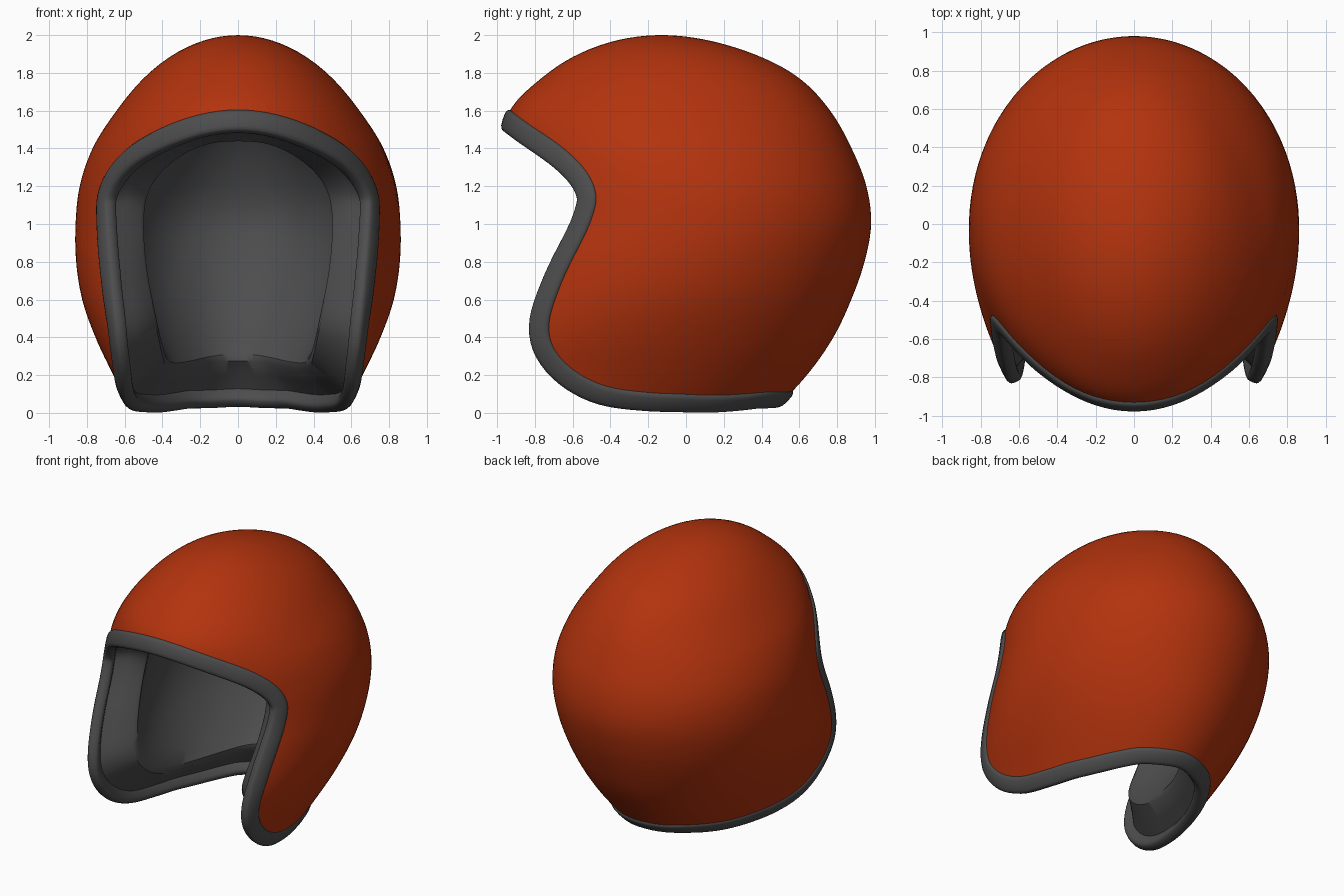
import bpy, bmesh, math
from mathutils import Vector

if "Cube" in bpy.data.objects:
    bpy.data.objects.remove(bpy.data.objects["Cube"])

# Horizontal sections of the head form, z = -0.2 to 2.2 in steps of 0.2:
# (half width, centre y, half depth); negative = vanished above the crown
SECTIONS = [(.44, -.62, .85), (.56, -.5, .95), (.66, -.36, 1.0), (.755, -.26, 1.04),
            (.825, -.16, 1.035), (.857, -.075, 1.02), (.86, -.012, .992), (.838, -.005, .96),
            (.77, -.045, .922), (.643, -.085, .848), (.47, -.085, .645), (0, -.13, 0),
            (-.49, -.17, -.64)]
# Edge of the opening seen from the side (y, z), brow to nape
EDGE = [(-.955, 1.562), (-.875, 1.502), (-.66, 1.35), (-.53, 1.19), (-.543, 1.03),
        (-.70, .70), (-.77, .45), (-.695, .26), (-.48, .115), (-.2, .067), (.02, .058),
        (.3, .064), (.45, .075), (.53, .085)]
CENTRE = Vector((0, 0, 1))
POLE = Vector((0, .8, .6))


def catmull(a, b, c, d, t):
    return b + (c - a) * (t / 2) + (a * 2 - b * 5 + c * 4 - d) * (t * t / 2) + (b * 3 - a - c * 3 + d) * (t ** 3 / 2)


# Dense lookup of squared width, centre, squared depth
rows = [Vector((w * abs(w), c, d * abs(d))) for w, c, d in SECTIONS]
rows = [rows[0] * 2 - rows[1]] + rows + [rows[-1] * 2 - rows[-2]]
TABLE = [tuple(catmull(*rows[i:i + 4], k / 20)) for i in range(len(rows) - 3) for k in range(20)]


def section(z):
    f = min(max((z + .2) * 100, 0), len(TABLE) - 1.001)
    k = int(f)
    f -= k
    p, q = TABLE[k], TABLE[k + 1]
    return p[0] + (q[0] - p[0]) * f, p[1] + (q[1] - p[1]) * f, p[2] + (q[2] - p[2]) * f


def surface(d):
    """Point where a ray from the centre meets the head form."""
    lo, hi = .2, 1.6
    x, y, z = d
    for _ in range(26):
        r = (lo + hi) / 2
        a, c, b = section(1 + r * z)
        if a > 0 and b > 0 and (r * x) ** 2 * b + (r * y - c) ** 2 * a < a * b:
            lo = r
        else:
            hi = r
    return CENTRE + d * lo


def normal(d):
    e = d.orthogonal().normalized() * .02
    f = d.cross(e)
    s = [surface((d + v).normalized()) for v in (e, -e, f, -f)]
    return (s[0] - s[1]).cross(s[2] - s[3]).normalized()


# Closed edge loop on the head form, mirrored left to right
def key(y, z):
    a, c, b = section(z)
    return Vector((math.sqrt(max(0, a * (1 - (y - c) ** 2 / b))), y, z))


keys = [key(*p) for p in EDGE]
keys[0].x = keys[-1].x = 0
keys += [Vector((-p.x, p.y, p.z)) for p in keys[-2:0:-1]]
n = len(keys)
edge_dirs = [(catmull(*[keys[(i + k) % n] for k in (-1, 0, 1, 2)], s / 6) - CENTRE).normalized()
             for i in range(n) for s in range(6)]


def make(name, rings, mat, closed=False):
    """Skin rings of points; one-point rings become poles."""
    bm = bmesh.new()
    vs = [[bm.verts.new(p) for p in r] for r in rings]
    pairs = list(zip(vs, vs[1:])) + ([(vs[-1], vs[0])] if closed else [])
    for a, b in pairs:
        m = max(len(a), len(b))
        for i in range(m):
            j = (i + 1) % m
            q = [a[i % len(a)], a[j % len(a)], b[j % len(b)], b[i % len(b)]]
            bm.faces.new(list(dict.fromkeys(q)))
    bmesh.ops.recalc_face_normals(bm, faces=bm.faces)
    me = bpy.data.meshes.new(name)
    bm.to_mesh(me)
    bm.free()
    me.materials.append(mat)
    ob = bpy.data.objects.new(name, me)
    bpy.context.collection.objects.link(ob)
    bpy.context.view_layer.objects.active = ob
    ob.select_set(True)
    bpy.ops.object.shade_smooth_by_angle(angle=math.radians(40))
    ob.select_set(False)
    return ob


def ring(t, inset):
    """Ring at fraction t from pole to opening edge, pushed inward by inset."""
    pts = []
    for d in ([POLE.slerp(e, t) for e in edge_dirs] if t else [POLE]):
        p = surface(d)
        if inset:
            # brow and cheek pads are thicker
            pad = .14 * abs(d.z) * max(0, -d.y) if inset > .2 else 0
            p -= normal(d) * (inset + pad)
        pts.append(p)
    # soften the deep rings so that tight corners do not fold
    for _ in range(20 if inset > .2 and t else 0):
        pts = [pts[i] / 2 + (pts[i - 1] + pts[(i + 1) % len(pts)]) / 4 for i in range(len(pts))]
    return pts


def material(name, colour):
    m = bpy.data.materials.new(name)
    m.diffuse_color = (*colour, 1)
    m.use_nodes = True
    m.node_tree.nodes["Principled BSDF"].inputs["Base Color"].default_value = m.diffuse_color
    return m


paint = material("orange_paint", (.45, .033, .004))
rubber = material("dark_grey", (.075, .075, .075))

# Painted outer shell
make("shell", [ring(j / 40, 0) for j in range(41)] + [ring(1 - j / 12, .03) for j in range(13)], paint)

# Thick padded lining with a sloped lip round the opening
lip = [(1, .04), (.985, .15), (.972, .235), (.955, .26)]
make("lining", [ring(j / 12, .035) for j in range(12)] + [ring(*p) for p in lip]
     + [ring(.955 * (1 - j / 16), .26) for j in range(1, 17)], rubber)

# Rounded rubber trim along the edge
pts = [surface(d) for d in edge_dirs]
trim = []
for i, p in enumerate(pts):
    nrm = normal(edge_dirs[i])
    side = (pts[(i + 1) % len(pts)] - pts[i - 1]).cross(nrm).normalized()
    loop = []
    for k in range(16):
        a = math.tau * k / 16
        u, v = [math.copysign(abs(c) ** .6, c) for c in (math.cos(a), math.sin(a))]
        loop.append(p + side * (.06 * u + .01) + nrm * (.04 * v - .022))
    trim.append(loop)
make("edge_trim", trim, rubber, closed=True)
